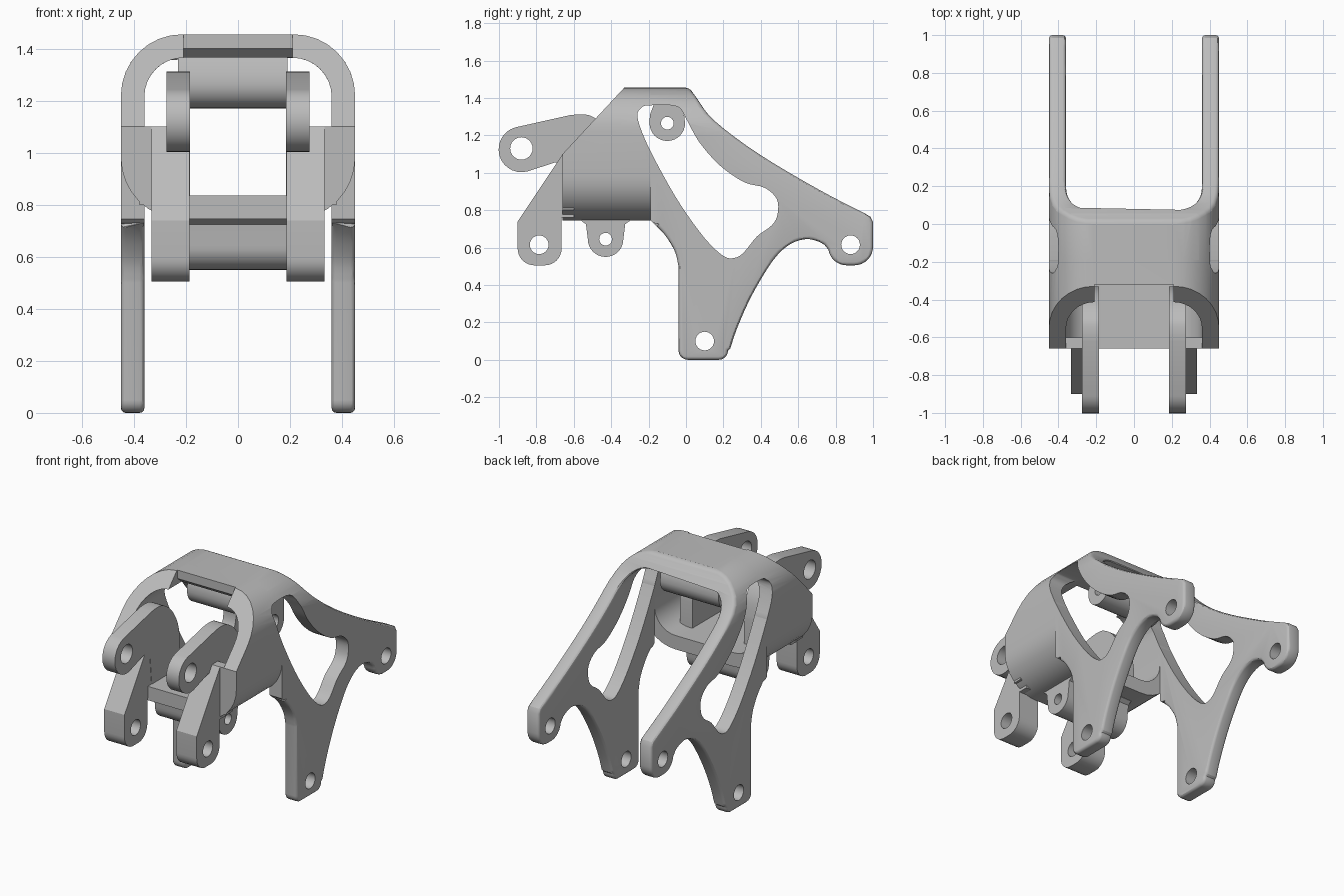
import bpy, bmesh, math
from mathutils import Vector

old = bpy.data.objects.get("Cube")
if old:
    bpy.data.objects.remove(old)

gray = bpy.data.materials.new("plain_gray")
gray.use_nodes = True
gray.diffuse_color = (0.5, 0.5, 0.5, 1)
gray.node_tree.nodes["Principled BSDF"].inputs["Base Color"].default_value = (0.5, 0.5, 0.5, 1)


def arc(cu, cv, r, start, end, n=8):
    angles = [math.radians(start + (end - start) * i / n) for i in range(n + 1)]
    return [(cu + r * math.cos(a), cv + r * math.sin(a)) for a in angles]


def spline(points, closed=False, steps=4):
    """Smooth curve through the points."""
    p = [Vector(q) for q in points]
    n = len(p)
    out = []
    for i in range(n if closed else n - 1):
        if closed:
            a, b, c, d = (p[(i + k) % n] for k in (-1, 0, 1, 2))
        else:
            a, b, c, d = p[max(i - 1, 0)], p[i], p[i + 1], p[min(i + 2, n - 1)]
        for s in range(steps):
            t = s / steps
            q = b + (c - a) * t / 2 + (a - b * 2.5 + c * 2 - d / 2) * t * t
            q += ((b - c) * 3 + d - a) * t ** 3 / 2
            out.append(tuple(q))
    return out if closed else out + [tuple(points[-1])]


def prism(name, profile, axis, lo, hi):
    """Extrude a profile: (y, z) along x, or (x, z) along y."""
    place = (lambda p, h: (h, p[0], p[1])) if axis == "x" else (lambda p, h: (p[0], h, p[1]))
    bm = bmesh.new()
    face = bm.faces.new([bm.verts.new(place(p, lo)) for p in profile])
    new = bmesh.ops.extrude_face_region(bm, geom=[face])["geom"]
    shift = Vector(place((0, 0), hi - lo))
    bmesh.ops.translate(bm, vec=shift, verts=[v for v in new if isinstance(v, bmesh.types.BMVert)])
    bmesh.ops.recalc_face_normals(bm, faces=bm.faces)
    mesh = bpy.data.meshes.new(name)
    bm.to_mesh(mesh)
    bm.free()
    mesh.materials.append(gray)
    obj = bpy.data.objects.new(name, mesh)
    bpy.context.scene.collection.objects.link(obj)
    return obj


def combine(obj, tool, operation):
    mod = obj.modifiers.new(operation.lower(), "BOOLEAN")
    mod.operation, mod.object, mod.solver = operation, tool, "EXACT"
    bpy.context.view_layer.objects.active = obj
    bpy.ops.object.modifier_apply(modifier=mod.name)
    bpy.data.objects.remove(tool)


def drill(obj, y, z, r):
    combine(obj, prism("drill", arc(y, z, r, 0, 345, 23), "x", -0.6, 0.6), "DIFFERENCE")


def rounded_box(w, bottom, top, r):
    return (arc(w - r, top - r, r, 0, 90) + arc(r - w, top - r, r, 90, 180)
            + arc(r - w, bottom + r, r, 180, 270) + arc(w - r, bottom + r, r, 270, 360))


def rounded_arch(w, top, r):
    return arc(w - r, top - r, r, 0, 90) + arc(r - w, top - r, r, 90, 180) + [(-w, -0.1), (w, -0.1)]


W, WALL, TOP, FLOOR, SEAM = 0.45, 0.09, 1.455, 0.745, -0.19
R_OUT, R_IN = 0.235, 0.15

# Front shell: rounded tube with a sloped front
shell = prism("main_frame", rounded_box(W, FLOOR, TOP, R_OUT), "y", -0.66, SEAM)
combine(shell, prism("bore", rounded_box(W - WALL, FLOOR + WALL, TOP - WALL, R_IN), "y", -1, 0.5),
        "DIFFERENCE")
slope = [(-0.8, 1.6), (-0.8, 0.949), (-0.66, 1.1), (-0.33, TOP), (-0.2, 1.6)]
combine(shell, prism("slope_cut", slope, "x", -0.6, 0.6), "DIFFERENCE")
notch = [(-0.32, 1.5), (-0.32, 1.4), (-0.25, 1.34), (-0.6, 1.34), (-0.6, 1.5)]
combine(shell, prism("notch_cut", notch, "x", -0.21, 0.21), "DIFFERENCE")

# Rear frame: arch section trimmed to the side outline of the legs
rear = prism("rear_frame", rounded_arch(W, TOP, R_OUT), "y", SEAM, 1.2)
combine(rear, prism("arch_bore", rounded_arch(W - WALL, TOP - WALL, R_IN), "y", -1, 1.5), "DIFFERENCE")
outline = [(SEAM, 1.6), (0.0, 1.6), (0.0, TOP)]
outline += spline([(0.02, 1.452), (0.05, 1.41), (0.15, 1.28), (0.39, 1.1), (0.71, 0.91), (0.96, 0.78)])
outline += [(0.985, 0.765), (1.0, 0.735)]
outline += arc(0.9, 0.605, 0.1, 0, -90) + arc(0.86, 0.605, 0.1, -90, -170)
outline += spline([(0.74, 0.615), (0.7, 0.635), (0.64, 0.645), (0.56, 0.62), (0.48, 0.55), (0.4, 0.43),
                   (0.33, 0.3), (0.27, 0.16), (0.237, 0.06)])
outline += arc(0.175, 0.05, 0.05, 0, -90, 5) + arc(0.01, 0.05, 0.05, -90, -180, 5)
outline += spline([(-0.04, 0.5), (-0.06, 0.58), (-0.115, 0.67), (SEAM, FLOOR)])
combine(rear, prism("outline", outline, "x", -0.6, 0.6), "INTERSECT")

# Soften the rear frame edges
bm = bmesh.new()
bm.from_mesh(rear.data)
bmesh.ops.remove_doubles(bm, verts=bm.verts, dist=0.0005)
sharp = [e for e in bm.edges if len(e.link_faces) == 2 and e.calc_face_angle(0) > 0.8
         and min(v.co.y for v in e.verts) > SEAM + 0.03]
bmesh.ops.bevel(bm, geom=sharp, offset=0.018, segments=3, profile=0.5, affect="EDGES")
bm.to_mesh(rear.data)
bm.free()
combine(shell, rear, "UNION")

# Side windows and pin holes
window = [(-0.26, 1.3), (-0.24, 1.345), (-0.2, 1.36), (-0.05, 1.355), (0.0, 1.29), (0.07, 1.165),
          (0.18, 1.04), (0.31, 0.95), (0.42, 0.92), (0.485, 0.86), (0.49, 0.78), (0.46, 0.72),
          (0.38, 0.66), (0.31, 0.575), (0.26, 0.545), (0.2, 0.555), (0.1, 0.65), (-0.03, 0.83),
          (-0.14, 1.02), (-0.22, 1.18)]
combine(shell, prism("window_cut", spline(window, True), "x", -0.6, 0.6), "DIFFERENCE")
drill(shell, 0.1, 0.1, 0.05)
drill(shell, 0.88, 0.615, 0.05)
parts = [shell]

# Front lugs, upper arms and the fillets that tie them to the shell
lug = [(-0.9, 0.74)] + arc(-0.81, 0.595, 0.09, 180, 270) + arc(-0.755, 0.595, 0.09, 270, 360)
lug += [(-0.665, 0.76), (-0.6, 0.76), (-0.6, 1.1), (-0.66, 1.1)]
arm = arc(-0.88, 1.125, 0.122, 285, 105, 14)
arm += spline([(-0.62, 1.308), (-0.56, 1.312), (-0.5, 1.3), (-0.42, 1.24), (-0.355, 1.13), (-0.33, 1.0)])
arm += [(-0.33, 0.8), (-0.62, 0.8), (-0.64, 1.03), (-0.7, 1.055)]
filler = [(-0.66, 0.8), (-0.6, 0.8), (-0.6, 1.1), (-0.66, 1.1)]
for side, sign in (("left", 1), ("right", -1)):
    def slab(name, profile, a, b):
        obj = prism(side + name, profile, "x", min(sign * a, sign * b), max(sign * a, sign * b))
        parts.append(obj)
        return obj
    drill(slab("_front_lug", lug, 0.187, 0.333), -0.785, 0.615, 0.05)
    drill(slab("_upper_arm", arm, 0.185, 0.275), -0.88, 1.13, 0.06)
    slab("_lug_filler", filler, 0.33, 0.38)

# Barrels hanging from the roof and the floor
roof = arc(-0.1, 1.265, 0.095, 180, 360, 16) + [(-0.01, 1.31), (-0.035, 1.37), (-0.17, 1.37), (-0.193, 1.31)]
floor = [(-0.56, 0.76), (-0.56, 0.743), (-0.535, 0.725)] + arc(-0.43, 0.645, 0.095, 180, 360, 16)
floor += [(-0.325, 0.725), (-0.3, 0.743), (-0.3, 0.76)]
for name, profile, y, z, lo, hi in (("roof_barrel", roof, -0.1, 1.265, -0.23, 0.19),
                                    ("floor_barrel", floor, -0.43, 0.645, -0.23, 0.23)):
    barrel = prism(name, profile, "x", lo, hi)
    drill(barrel, y, z, 0.034)
    parts.append(barrel)

# Smooth shading with sharp edges kept
bpy.ops.object.select_all(action="DESELECT")
for obj in parts:
    obj.select_set(True)
bpy.context.view_layer.objects.active = shell
bpy.ops.object.shade_smooth_by_angle(angle=math.radians(30))
